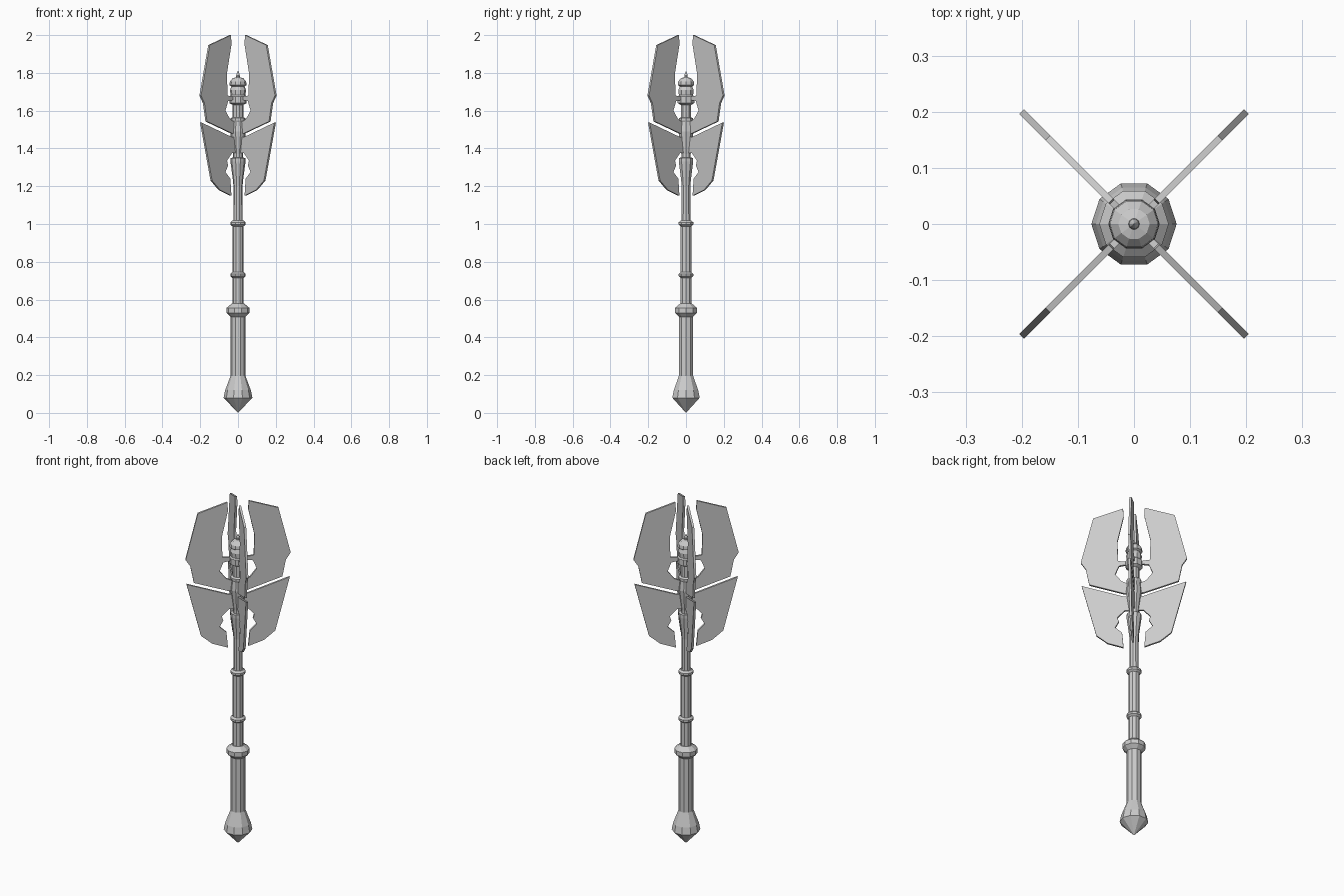
import bpy, bmesh, math

if "Cube" in bpy.data.objects:
    bpy.data.objects.remove(bpy.data.objects["Cube"])

SIDES = 10


def finish(name, bm):
    bmesh.ops.recalc_face_normals(bm, faces=bm.faces)
    mesh = bpy.data.meshes.new(name)
    bm.to_mesh(mesh)
    bm.free()
    obj = bpy.data.objects.new(name, mesh)
    bpy.context.collection.objects.link(obj)
    return obj


def turned(name, profile):
    """Faceted turned part from (radius, z) pairs; radius 0 makes a point."""
    bm = bmesh.new()
    rings = []
    for r, z in profile:
        n = SIDES if r > 0 else 1
        rings.append([bm.verts.new((r * math.cos(math.tau * i / SIDES),
                                    r * math.sin(math.tau * i / SIDES), z))
                      for i in range(n)])
    for a, b in zip(rings, rings[1:]):
        for i in range(SIDES):
            j = (i + 1) % SIDES
            quad = [a[i % len(a)], a[j % len(a)], b[j % len(b)], b[i % len(b)]]
            bm.faces.new(list(dict.fromkeys(quad)))
    for ring in (rings[0], rings[-1]):
        if len(ring) > 1:
            bm.faces.new(ring)
    return finish(name, bm)


def blade(name, outline, angle, thick=0.012):
    """Flat plate from (distance from axis, z) pairs, turned about the shaft."""
    bm = bmesh.new()
    face = bm.faces.new([bm.verts.new((r, -thick / 2, z)) for r, z in outline])
    ext = bmesh.ops.extrude_face_region(bm, geom=[face])
    moved = [v for v in ext["geom"] if isinstance(v, bmesh.types.BMVert)]
    bmesh.ops.translate(bm, verts=moved, vec=(0, thick, 0))
    obj = finish(name, bm)
    obj.rotation_euler.z = angle
    return obj


# Handle: pointed pommel, grip and guard ring
turned("pommel", [(0, 0), (0.076, 0.08), (0.068, 0.12), (0.04, 0.195)])
turned("grip", [(0.04, 0.19), (0.04, 0.51)])
turned("guard_ring", [(0.036, 0.505), (0.062, 0.53), (0.062, 0.555), (0.034, 0.578)])

# Shaft with two collars
turned("shaft", [(0.03, 0.57), (0.03, 1.0), (0.025, 1.005), (0.024, 1.21)])
for i, z in enumerate((0.73, 1.003)):
    turned(f"collar_{i + 1}", [(0.03, z - 0.015), (0.041, z - 0.006),
                               (0.041, z + 0.006), (0.03, z + 0.015)])

# Flared sockets that carry the blades
turned("lower_socket", [(0.024, 1.2), (0.028, 1.24), (0.04, 1.33), (0.04, 1.35), (0.02, 1.352)])
turned("upper_socket", [(0.026, 1.345), (0.026, 1.37), (0.042, 1.49), (0.036, 1.54),
                        (0.04, 1.548), (0.04, 1.56), (0.028, 1.565)])

# Head: neck, ring, domed cap and spike
turned("neck", [(0.028, 1.56), (0.028, 1.64)])
turned("head_core", [(0.028, 1.63), (0.046, 1.64), (0.046, 1.675), (0.04, 1.682),
                     (0.042, 1.71), (0.034, 1.73)])
turned("cap", [(0.034, 1.728), (0.045, 1.735), (0.043, 1.755), (0.028, 1.772), (0.01, 1.777)])
turned("spike", [(0.01, 1.775), (0.009, 1.79), (0, 1.812)])

# Four pairs of blades on the diagonals
UPPER = [(0.058, 2.0), (0.217, 1.947), (0.283, 1.68), (0.257, 1.64), (0.238, 1.543),
         (0.05, 1.48), (0.02, 1.48), (0.02, 1.535), (0.065, 1.555), (0.10, 1.6),
         (0.08, 1.65), (0.02, 1.66), (0.02, 1.673), (0.085, 1.68),
         (0.088, 1.8), (0.055, 1.95)]
# gap edge slopes up and outwards on both blades of a pair
LOWER = [(0.278, 1.537), (0.2, 1.23), (0.14, 1.18), (0.055, 1.15), (0.063, 1.24),
         (0.10, 1.275), (0.08, 1.31), (0.088, 1.335), (0.05, 1.375), (0.015, 1.375),
         (0.015, 1.46), (0.05, 1.46)]
for i in range(4):
    a = math.radians(45 + 90 * i)
    blade(f"upper_blade_{i + 1}", UPPER, a)
    blade(f"lower_blade_{i + 1}", LOWER, a)
